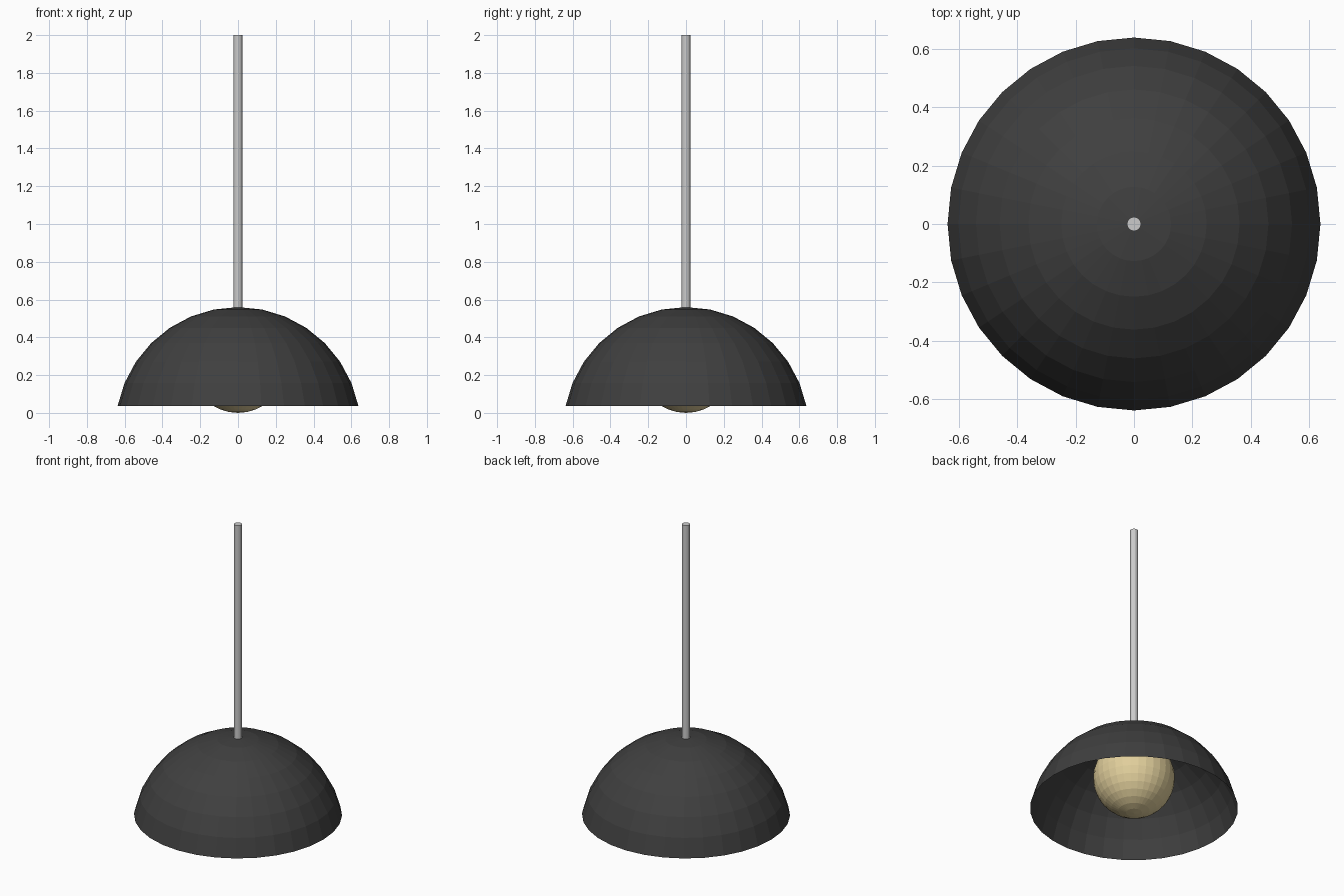
import bpy, bmesh

if "Cube" in bpy.data.objects:
    bpy.data.objects.remove(bpy.data.objects["Cube"])


def color(obj, name, rgb):
    mat = bpy.data.materials.new(name)
    mat.diffuse_color = (*rgb, 1)
    mat.use_nodes = True
    mat.node_tree.nodes["Principled BSDF"].inputs["Base Color"].default_value = mat.diffuse_color
    obj.data.materials.append(mat)


def sphere(name, radius, z):
    bpy.ops.mesh.primitive_uv_sphere_add(segments=32, ring_count=16, radius=radius, location=(0, 0, z))
    obj = bpy.context.object
    obj.name = name
    return obj


# Open shade: sphere cap kept down to the ring just above the equator
shade = sphere("shade", 0.65, -0.09)
bm = bmesh.new()
bm.from_mesh(shade.data)
bmesh.ops.delete(bm, geom=[v for v in bm.verts if v.co.z < 0.1], context='VERTS')
bm.to_mesh(shade.data)
bm.free()
color(shade, "dark_shade", (0.05, 0.05, 0.05))

# Round bulb hanging just below the rim
bulb = sphere("bulb", 0.25, 0.25)
color(bulb, "warm_bulb", (0.75, 0.62, 0.33))

# Hanging rod, from the top of the bulb through the shade
top, bottom = 2.0, 0.5
bpy.ops.mesh.primitive_cylinder_add(vertices=16, radius=0.024, depth=top - bottom,
                                    location=(0, 0, (top + bottom) / 2))
bpy.context.object.name = "hanging_rod"
